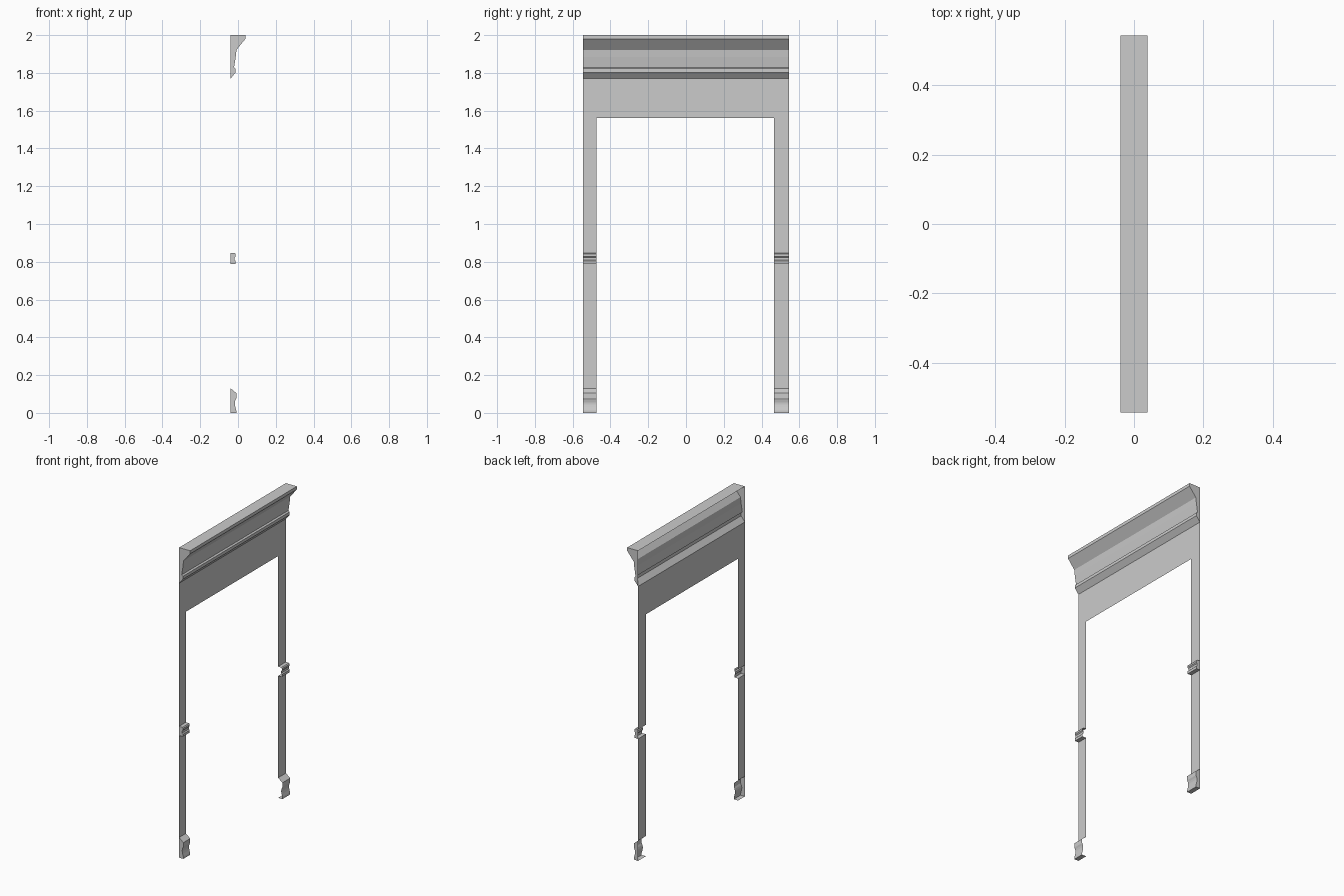
import bpy, bmesh

if "Cube" in bpy.data.objects:
    bpy.data.objects.remove(bpy.data.objects["Cube"])

WALL = -0.039          # x of the thin wall sheet
OUT = 0.544            # outer half width
IN_L, IN_R = -0.475, 0.465   # opening sides
OPEN_TOP, TOP = 1.56, 2.0

# Moulding profiles (x, z), from bottom to top, starting and ending on the wall
BASE = [(WALL, 0), (-0.009, 0), (-0.009, 0.012), (-0.014, 0.03), (-0.017, 0.045),
        (-0.017, 0.055), (-0.014, 0.067), (-0.009, 0.078), (-0.009, 0.105), (WALL, 0.13)]
RAIL = [(WALL, 0.787), (-0.013, 0.787), (-0.012, 0.803), (-0.018, 0.809),
        (-0.018, 0.823), (-0.012, 0.829), (-0.012, 0.84), (-0.017, 0.846), (WALL, 0.847)]
CROWN = [(WALL, 1.77), (-0.012, 1.803), (-0.012, 1.822), (-0.021, 1.829),
         (-0.012, 1.885), (-0.008, 1.922), (0.039, 1.98), (0.039, TOP), (WALL, TOP)]


def strip(name, profile, y0, y1, caps=()):
    """Sweep a profile along y, open at the back, with optional end caps."""
    bm = bmesh.new()
    a = [bm.verts.new((x, y0, z)) for x, z in profile]
    b = [bm.verts.new((x, y1, z)) for x, z in profile]
    for i in range(len(profile) - 1):
        bm.faces.new((a[i], b[i], b[i + 1], a[i + 1]))
    if "low" in caps:
        bm.faces.new(a)
    if "high" in caps:
        bm.faces.new(b[::-1])
    mesh = bpy.data.meshes.new(name)
    bm.to_mesh(mesh)
    bm.free()
    obj = bpy.data.objects.new(name, mesh)
    bpy.context.collection.objects.link(obj)
    return obj


def sheet(name, y0, y1, z0, z1):
    return strip(name, [(WALL, z0), (WALL, z1)], y0, y1)


# Both side posts: wall sheets between the mouldings, capped on the outer side only
for side, y0, y1, cap in (("left", -OUT, IN_L, "low"), ("right", IN_R, OUT, "high")):
    strip(side + "_baseboard", BASE, y0, y1, (cap,))
    sheet(side + "_lower_wall", y0, y1, BASE[-1][1], RAIL[0][1])
    strip(side + "_chair_rail", RAIL, y0, y1, (cap,))
    sheet(side + "_upper_wall", y0, y1, RAIL[-1][1], OPEN_TOP)

# Wall above the opening and the crown moulding
sheet("header_wall", -OUT, OUT, OPEN_TOP, CROWN[0][1])
strip("crown_moulding", CROWN, -OUT, OUT, ("low", "high"))
